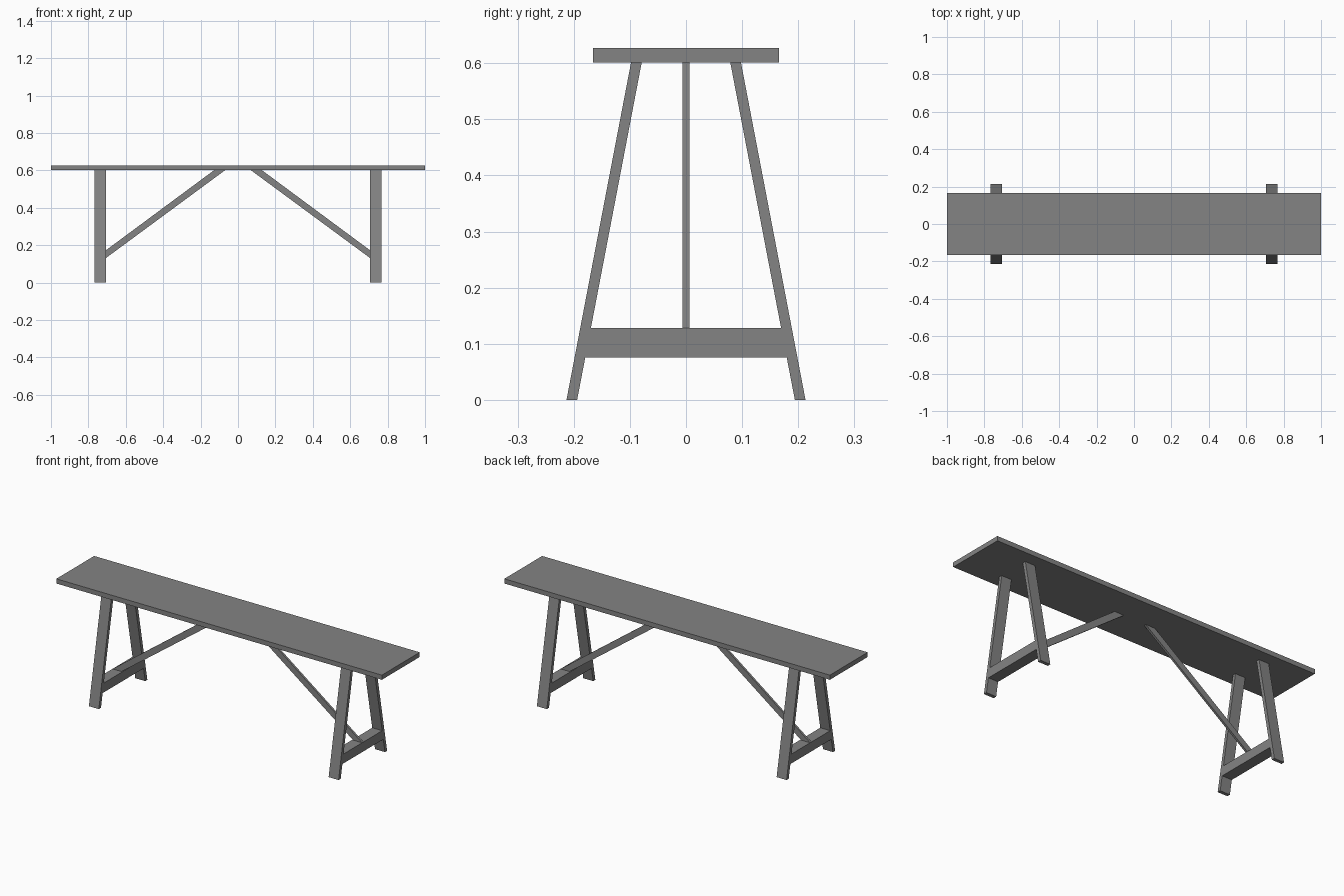
import bpy

cube = bpy.data.objects.get("Cube")
if cube:
    bpy.data.objects.remove(cube, do_unlink=True)

grey = bpy.data.materials.new("plain grey")
grey.use_nodes = True
grey.diffuse_color = (0.23, 0.23, 0.23, 1)
grey.node_tree.nodes["Principled BSDF"].inputs["Base Color"].default_value = grey.diffuse_color

TOP_Z, TOP_THICK = 0.601, 0.026
LEG_IN, LEG_OUT = 0.706, 0.767      # leg extent along x
RAIL_LOW, RAIL_HIGH = 0.076, 0.128  # stretcher height range


def prism(name, outline, axis, start, end):
    """Extrude a four-point outline along x or y, from start to end."""
    def place(a, b, depth):
        return (depth, a, b) if axis == "x" else (a, depth, b)
    verts = [place(a, b, d) for d in (start, end) for a, b in outline]
    n = len(outline)
    faces = [tuple(range(n)), tuple(range(2 * n - 1, n - 1, -1))]
    faces += [(i, i + n, (i + 1) % n + n, (i + 1) % n) for i in range(n)]
    mesh = bpy.data.meshes.new(name)
    mesh.from_pydata(verts, [], faces)
    mesh.materials.append(grey)
    obj = bpy.data.objects.new(name, mesh)
    bpy.context.collection.objects.link(obj)
    # Make all normals point outwards
    import bmesh
    bm = bmesh.new()
    bm.from_mesh(mesh)
    bmesh.ops.recalc_face_normals(bm, faces=bm.faces)
    bm.to_mesh(mesh)
    bm.free()
    return obj


def leg_inner(z):
    """Inner edge of the splayed leg at height z."""
    return 0.194 + (0.079 - 0.194) * z / TOP_Z


# Plank top
prism("bench_top", [(-1, TOP_Z), (1, TOP_Z), (1, TOP_Z + TOP_THICK), (-1, TOP_Z + TOP_THICK)],
      "y", -0.166, 0.166)

for side, sx in (("left", 1), ("right", -1)):
    # Splayed legs
    for end, sy in (("front", -1), ("back", 1)):
        outline = [(sy * (leg_inner(z) + w), z)
                   for z, w in ((0, 0), (0, 0.019), (TOP_Z, 0.019), (TOP_Z, 0))]
        prism(f"{end}_{side}_leg", outline, "x", sx * LEG_IN, sx * LEG_OUT)

    # Stretcher between the legs
    low, high = leg_inner(RAIL_LOW), leg_inner(RAIL_HIGH)
    prism(f"{side}_stretcher",
          [(-low, RAIL_LOW), (low, RAIL_LOW), (high, RAIL_HIGH), (-high, RAIL_HIGH)],
          "x", sx * LEG_IN, sx * LEG_OUT)

    # Diagonal brace from stretcher to top
    prism(f"{side}_brace",
          [(sx * 0.069, TOP_Z), (sx * 0.128, TOP_Z),
           (sx * LEG_OUT, RAIL_HIGH), (sx * 0.711, RAIL_HIGH)],
          "y", -0.006, 0.006)
